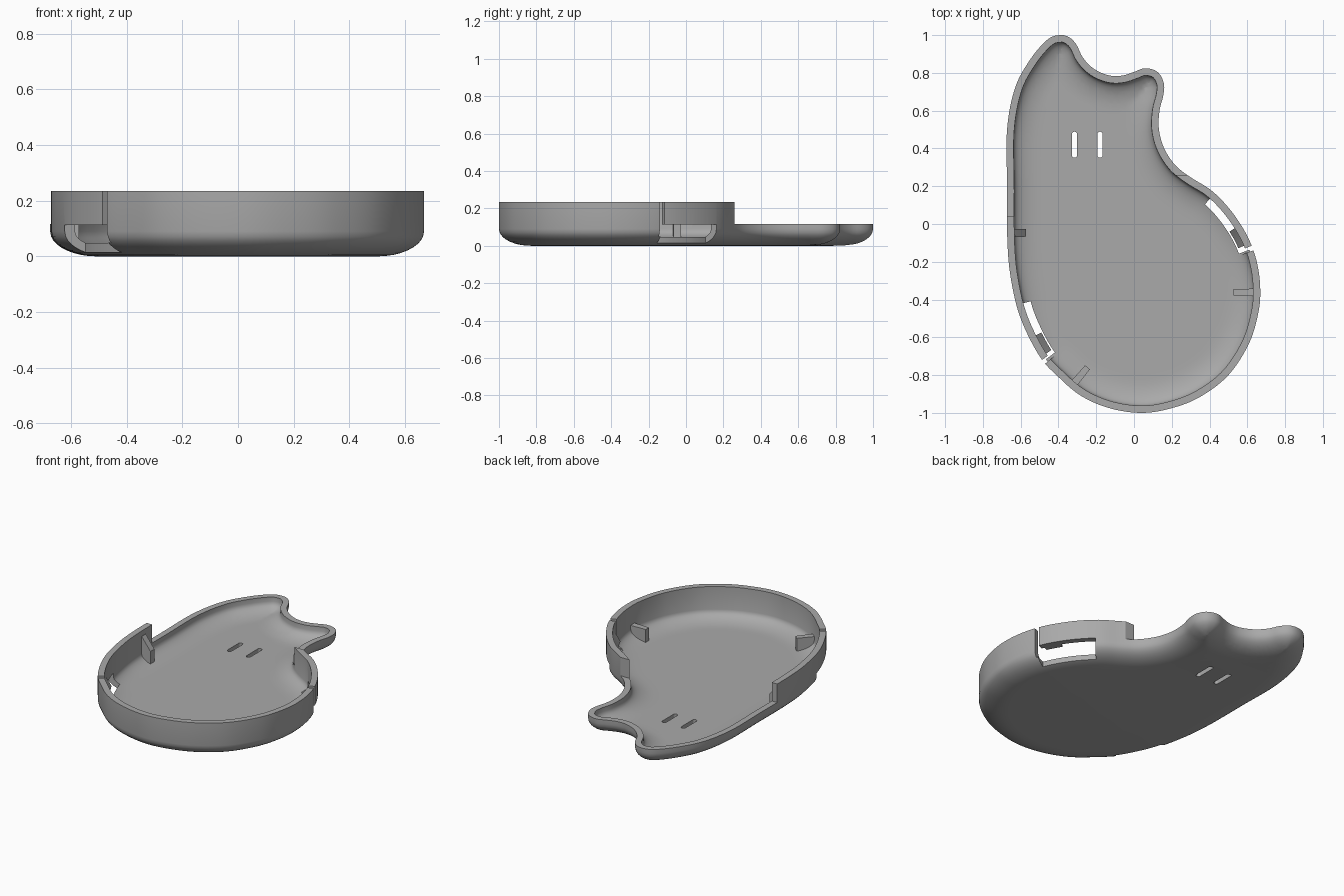
import bpy, bmesh, math
from mathutils import Vector
from mathutils.kdtree import KDTree
from mathutils.geometry import delaunay_2d_cdt

if "Cube" in bpy.data.objects:
    bpy.data.objects.remove(bpy.data.objects["Cube"])

grey = bpy.data.materials.new("plain_grey")
grey.diffuse_color = (0.40, 0.40, 0.40, 1)
grey.use_nodes = True
grey.node_tree.nodes["Principled BSDF"].inputs["Base Color"].default_value = grey.diffuse_color

# Outline control points, anticlockwise from the left ear tip
CTRL = [(-.395, 1), (-.46, .975), (-.55, .87), (-.63, .72), (-.672, .5), (-.672, .2), (-.67, -.1),
        (-.65, -.3), (-.6, -.5), (-.5, -.7), (-.4, -.81), (-.28, -.91), (-.13, -.975),
        (.04, -1), (.2, -.975), (.35, -.915), (.5, -.8), (.61, -.63), (.66, -.46),
        (.668, -.33), (.65, -.2), (.61, -.085), (.55, .02), (.48, .11), (.4, .185),
        (.3, .247), (.22, .31), (.16, .4), (.132, .5), (.135, .6), (.155, .68), (.158, .745),
        (.125, .805), (.06, .825), (0, .805), (-.06, .786), (-.13, .786), (-.21, .82),
        (-.27, .88), (-.305, .95), (-.345, .99)]


def smooth_loop(ctrl, count):
    """Closed spline through ctrl, resampled to equal steps."""
    c = [Vector(p) for p in ctrl]
    n, pts = len(c), []
    for i in range(n):
        a, b, d, e = c[i - 1], c[i], c[(i + 1) % n], c[(i + 2) % n]
        for k in range(40):
            t = k / 40
            pts.append(0.5 * (2 * b + (d - a) * t + (2 * a - 5 * b + 4 * d - e) * t * t
                              + (3 * b - a - 3 * d + e) * t ** 3))
    pts.append(pts[0])
    total = sum((q - p).length for p, q in zip(pts, pts[1:]))
    out, run, step = [], 0.0, total / count
    for p, q in zip(pts, pts[1:]):
        seg = (q - p).length
        while len(out) < count and len(out) * step <= run + seg:
            out.append(p.lerp(q, (len(out) * step - run) / seg))
        run += seg
    return out


N = 1040
LOOP = smooth_loop(CTRL, N)
NORM = []
for i in range(N):
    t = (LOOP[(i + 4) % N] - LOOP[i - 4]).normalized()
    NORM.append(Vector((-t.y, t.x)))
tree = KDTree(N)
for i, p in enumerate(LOOP):
    tree.insert((p.x, p.y, 0), i)
tree.balance()


def depth(p):
    return tree.find((p.x, p.y, 0))[2]


def at(i, d):
    return LOOP[i % N] + NORM[i % N] * d


def nearest(x, y):
    return tree.find((x, y, 0))[1]


def make(name, bm):
    bmesh.ops.recalc_face_normals(bm, faces=bm.faces[:])
    me = bpy.data.meshes.new(name)
    bm.to_mesh(me)
    bm.free()
    me.materials.append(grey)
    ob = bpy.data.objects.new(name, me)
    bpy.context.collection.objects.link(ob)
    return ob


def fillet(d, width, height):
    u = max(0.0, min(1.0, 1 - d / width))
    return height * (1 - math.sqrt(1 - u * u))


WALL, TOP, LOW = 0.038, 0.235, 0.117
outer_z = lambda p: fillet(depth(p), 0.17, 0.09)
inner_z = lambda p: 0.03 + fillet(depth(p) - WALL, 0.14, 0.06)


def dish(bm, edge, zfun):
    """Curved floor whose height follows the distance from the outline."""
    idx = range(0, N, 4)
    pts = [at(i, edge) for i in idx]
    n = len(pts)
    for d in (.004, .012, .024, .04, .06, .085, .11, .14, .175):
        pts += [q for q in (at(i, edge + d) for i in idx) if depth(q) > edge + d - .002]
    for gx in range(-30, 10):
        for gy in range(32, 50):
            q = Vector((gx * .02, gy * .02))
            near = tree.find((q.x, q.y, 0))
            if (q - LOOP[near[1]]).dot(NORM[near[1]]) > edge + .045:
                pts.append(q)
    vs, _, fs, *_ = delaunay_2d_cdt(pts, [(i, (i + 1) % n) for i in range(n)], [], 1, 1e-5)
    bv = [bm.verts.new((v.x, v.y, zfun(v))) for v in vs]
    for f in fs:
        bm.faces.new([bv[k] for k in f])


# Tray shell: curved bottom, inner floor, walls and rim
bm = bmesh.new()
dish(bm, 0, outer_z)
dish(bm, WALL, inner_z)
rows = []
for i in range(0, N, 4):
    o, q = at(i, 0), at(i, WALL)
    rows.append([bm.verts.new(c) for c in ((o.x, o.y, outer_z(o)), (o.x, o.y, TOP),
                                           (q.x, q.y, TOP), (q.x, q.y, inner_z(q)))])
for a, b in zip(rows, rows[1:] + rows[:1]):
    for k in range(3):
        bm.faces.new((a[k], b[k], b[k + 1], a[k + 1]))
bmesh.ops.remove_doubles(bm, verts=bm.verts[:], dist=1e-4)
tray = make("tray_shell", bm)


def prism(name, poly, z0, z1):
    bm = bmesh.new()
    lo = [bm.verts.new((x, y, z0)) for x, y in poly]
    hi = [bm.verts.new((x, y, z1)) for x, y in poly]
    bm.faces.new(lo)
    bm.faces.new(hi)
    for k in range(len(poly)):
        j = (k + 1) % len(poly)
        bm.faces.new((lo[k], lo[j], hi[j], hi[k]))
    return make(name, bm)


def sweep(name, i0, i1, profile):
    """Sweep a (depth, height) profile along part of the outline."""
    bm = bmesh.new()
    idx = list(range(i0, i1, 4)) + [i1]
    rings = [[bm.verts.new((*at(i, d), z)) for d, z in profile] for i in idx]
    n = len(profile)
    for a, b in zip(rings, rings[1:]):
        for k in range(n):
            bm.faces.new((a[k], a[(k + 1) % n], b[(k + 1) % n], b[k]))
    bm.faces.new(rings[0])
    bm.faces.new(rings[-1])
    return make(name, bm)


def box(d0, d1, z0, z1):
    return [(d0, z0), (d1, z0), (d1, z1), (d0, z1)]


# Cutters: lowered head wall, two eye slots, clip windows and slits
cutters = [prism("head_cutter", [(-1, .04), (-.2, .04), (-.2, .26), (1, .26), (1, 1.2), (-1, 1.2)], LOW, .5)]
for x in (-.315, -.18):
    poly = []
    for k in range(18):
        a = math.pi * (k if k < 9 else k - 1) / 8
        poly.append((x + .014 * math.cos(a), (.475 if k < 9 else .365) + .014 * math.sin(a)))
    cutters.append(prism("slot_cutter", poly, -.1, .2))
left0, left1 = nearest(-.625, -.43), nearest(-.482, -.728)
right0, right1 = nearest(.628, -.128), nearest(.43, .165)
for a, b in ((left0, left1), (right0, right1)):
    cutters.append(sweep("window_cutter", a, b, box(-.04, .078, -.03, .113)))
for a in (left1 - 2, right0 - 2):
    cutters.append(sweep("slit_cutter", a, a + 5, box(-.04, .078, .05, .4)))
bpy.context.view_layer.objects.active = tray
for c in cutters:
    m = tray.modifiers.new("cut", 'BOOLEAN')
    m.operation, m.solver, m.object = 'DIFFERENCE', 'EXACT', c
    bpy.ops.object.modifier_apply(modifier=m.name)
    bpy.data.objects.remove(c)

# Support ribs standing on the inner fillet
under = [(.09, .02), (.05, .045), (.025, .07)]
for name, x, y in (("right_rib", .668, -.36), ("front_rib", -.34, -.87)):
    i = nearest(x, y)
    sweep(name, i - 4, i + 4, [(.025, .115), (.142, .115), (.142, .015)] + under)
i = nearest(-.67, -.05)
sweep("left_wedge_rib", i - 4, i + 4, [(.025, .2), (.04, .2), (.1, .12), (.1, .02)] + under)

# Catches on the two spring clips
for name, a, b in (("left_clip_catch", left1 - 27, left1 - 5), ("right_clip_catch", right0 + 6, right0 + 27)):
    sweep(name, a, b, [(.025, .17), (.038, .17), (.07, .115), (.025, .115)])

for ob in bpy.data.objects:
    ob.select_set(True)
bpy.ops.object.shade_smooth_by_angle(angle=math.radians(30))
